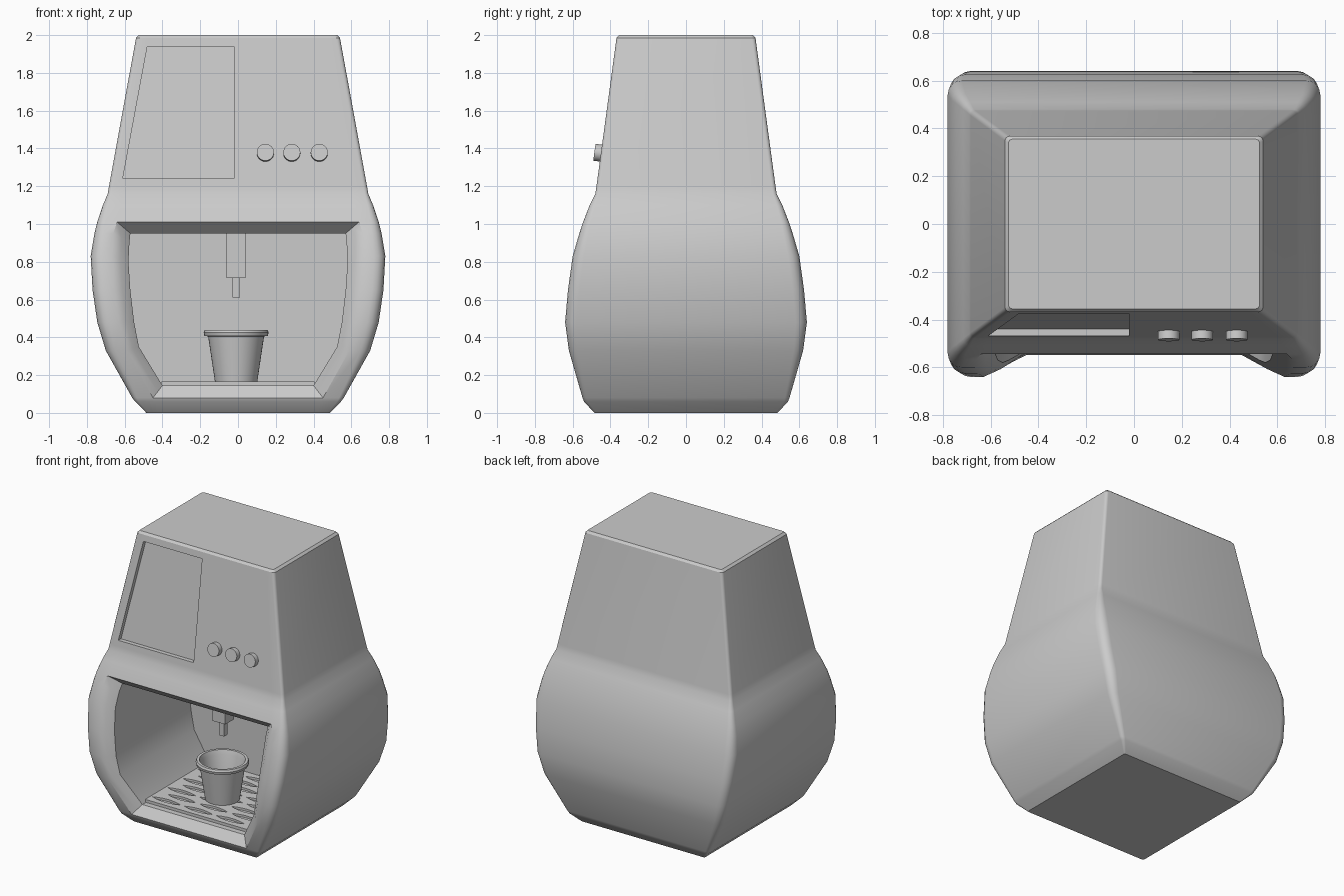
import bpy, bmesh, math
from mathutils import Vector, Matrix

if "Cube" in bpy.data.objects:
    bpy.data.objects.remove(bpy.data.objects["Cube"])


def make(name, bm, angle=30):
    bmesh.ops.recalc_face_normals(bm, faces=bm.faces[:])
    me = bpy.data.meshes.new(name)
    bm.to_mesh(me)
    bm.free()
    ob = bpy.data.objects.new(name, me)
    bpy.context.collection.objects.link(ob)
    if angle:
        smooth(ob, angle)
    return ob


def smooth(ob, angle=30):
    bpy.ops.object.select_all(action='DESELECT')
    ob.select_set(True)
    bpy.context.view_layer.objects.active = ob
    bpy.ops.object.shade_smooth_by_angle(angle=math.radians(angle))


def cut(ob, cutter):
    mod = ob.modifiers.new("cut", 'BOOLEAN')
    mod.operation, mod.solver, mod.object = 'DIFFERENCE', 'EXACT', cutter
    bpy.context.view_layer.objects.active = ob
    bpy.ops.object.modifier_apply(modifier=mod.name)
    bpy.data.objects.remove(cutter)


def bridge(bm, a, b, closed=True):
    n = len(a)
    for i in range(n if closed else n - 1):
        j = (i + 1) % n
        bm.faces.new((a[i], a[j], b[j], b[i]))


def box(name, lo, hi):
    bm = bmesh.new()
    bmesh.ops.create_cube(bm, size=1)
    for v in bm.verts:
        v.co = [l + (c + .5) * (h - l) for c, l, h in zip(v.co, lo, hi)]
    return make(name, bm, 0)


def prism(bm, bottom, top):
    a = [bm.verts.new(p) for p in bottom]
    b = [bm.verts.new(p) for p in top]
    bridge(bm, a, b)
    bm.faces.new(a)
    bm.faces.new(b)


# Body shell: z, half width, half depth, corner radius, opening half width
LEVELS = [(0, .485, .485, .01, .42), (.06, .545, .54, .02, .44),
          (.08, .56, .548, .025, .45), (.33, .70, .62, .05, .59),
          (.48, .745, .64, .06, .63), (.65, .77, .625, .06, .655),
          (.83, .78, .60, .06, .665), (.95, .76, .565, .05, .66),
          (1.01, .745, .545, .04, .64), (1.1, .715, .51, .03, .62),
          (1.16, .69, .48, .02, .61), (1.2, .683, .474, .02, .6),
          (1.985, .54, .368, .02, .48), (2.0, .525, .355, .015, .47)]
FIRST, LAST = 2, 8
# Inner edge of the opening lip: x, y, z
INNER = [(.40, -.50, .145), (.525, -.57, .35), (.55, -.58, .48), (.57, -.57, .65),
         (.58, -.545, .80), (.575, -.51, .90), (.57, -.48, .95)]
BACK_Y = .26


def ring(bm, z, hx, hy, r, ox):
    pts = [(ox, -hy)]
    for k, (sx, sy) in enumerate([(1, -1), (1, 1), (-1, 1), (-1, -1)]):
        for s in range(5):
            a = math.radians(-90 + 90 * k + 22.5 * s)
            pts.append((sx * (hx - r) + r * math.cos(a), sy * (hy - r) + r * math.sin(a)))
    pts.append((-ox, -hy))
    return [bm.verts.new((x, y, z)) for x, y in pts]


bm = bmesh.new()
rings = [ring(bm, *lv) for lv in LEVELS]
for i in range(len(rings) - 1):
    bridge(bm, rings[i], rings[i + 1], closed=not FIRST <= i < LAST)
bm.faces.new(rings[0])
bm.faces.new(rings[-1])

# Rounded lip and brewing cavity
span = rings[FIRST:LAST + 1]
outer = [r[0] for r in span] + [r[-1] for r in reversed(span)]
middle = []
for i, p in enumerate(INNER):
    q = span[i][0].co
    m = (q + Vector(p)) / 2
    if 0 < i < len(INNER) - 1:
        m.y -= .012
    middle.append(tuple(m))
back = [(x, BACK_Y, z) for x, y, z in INNER]
prev = outer
for side in (middle, INNER, back):
    loop = [bm.verts.new(p) for p in side]
    loop += [bm.verts.new((-x, y, z)) for x, y, z in reversed(side)]
    bridge(bm, prev, loop)
    prev = loop
bm.faces.new(prev)
body = make("machine_body", bm, 0)


# Recessed screen on the sloped front
def front_y(z):
    return -.474 + (z - 1.2) * .135


screen = [(-.61, 1.24), (-.02, 1.24), (-.02, 1.94), (-.48, 1.94)]
bm = bmesh.new()
prism(bm, [(x, front_y(z) + .03, z) for x, z in screen],
      [(x, front_y(z) - .1, z) for x, z in screen])
cut(body, make("screen_cutter", bm, 0))
smooth(body)

# Three control buttons
normal = Vector((0, -1, .135)).normalized()
for i, x in enumerate((.145, .285, .43)):
    bm = bmesh.new()
    bmesh.ops.create_cone(bm, cap_ends=True, segments=32, radius1=.045, radius2=.045, depth=.06)
    pos = Vector((x, front_y(1.375), 1.375)) + normal * .005
    bm.transform(Matrix.Translation(pos) @ normal.to_track_quat('Z', 'Y').to_matrix().to_4x4())
    make(f"button_{i + 1}", bm)

# Dispensing nozzle
box("nozzle_block", (-.06, -.20, .715), (.04, -.10, .96))
box("nozzle_tip", (-.03, -.17, .61), (.01, -.13, .72))

# Drip tray with leaf-shaped slots
tray = box("drip_tray", (-.405, -.46, .14), (.405, .255, .165))
bm = bmesh.new()
for row in range(8):
    for col in range(3):
        cx = (col - 1) * .25 + (.03 if row % 2 else -.03)
        cy = -.40 + row * .085
        leaf = []
        for s in (1, -1):
            for k in range(6):
                t = s * (1 - k / 3)
                leaf.append((cx + .11 * t, cy + s * .022 * (1 - t * t)))
        prism(bm, [(x, y, .15) for x, y in leaf], [(x, y, .2) for x, y in leaf])
cut(tray, make("slot_cutter", bm, 0))

# Cup: lathed wall with a rim
PROFILE = [(0, .165), (.112, .165), (.148, .405), (.168, .408), (.172, .425),
           (.166, .44), (.148, .44), (.138, .41), (.104, .18), (0, .18)]
bm = bmesh.new()
verts = [bm.verts.new((r, 0, z)) for r, z in PROFILE]
edges = [bm.edges.new(pair) for pair in zip(verts, verts[1:])]
bmesh.ops.spin(bm, geom=verts + edges, axis=(0, 0, 1), cent=(0, 0, 0), angle=math.tau, steps=40)
bmesh.ops.remove_doubles(bm, verts=bm.verts[:], dist=1e-4)
bm.transform(Matrix.Translation((-.01, -.16, 0)))
make("cup", bm)
